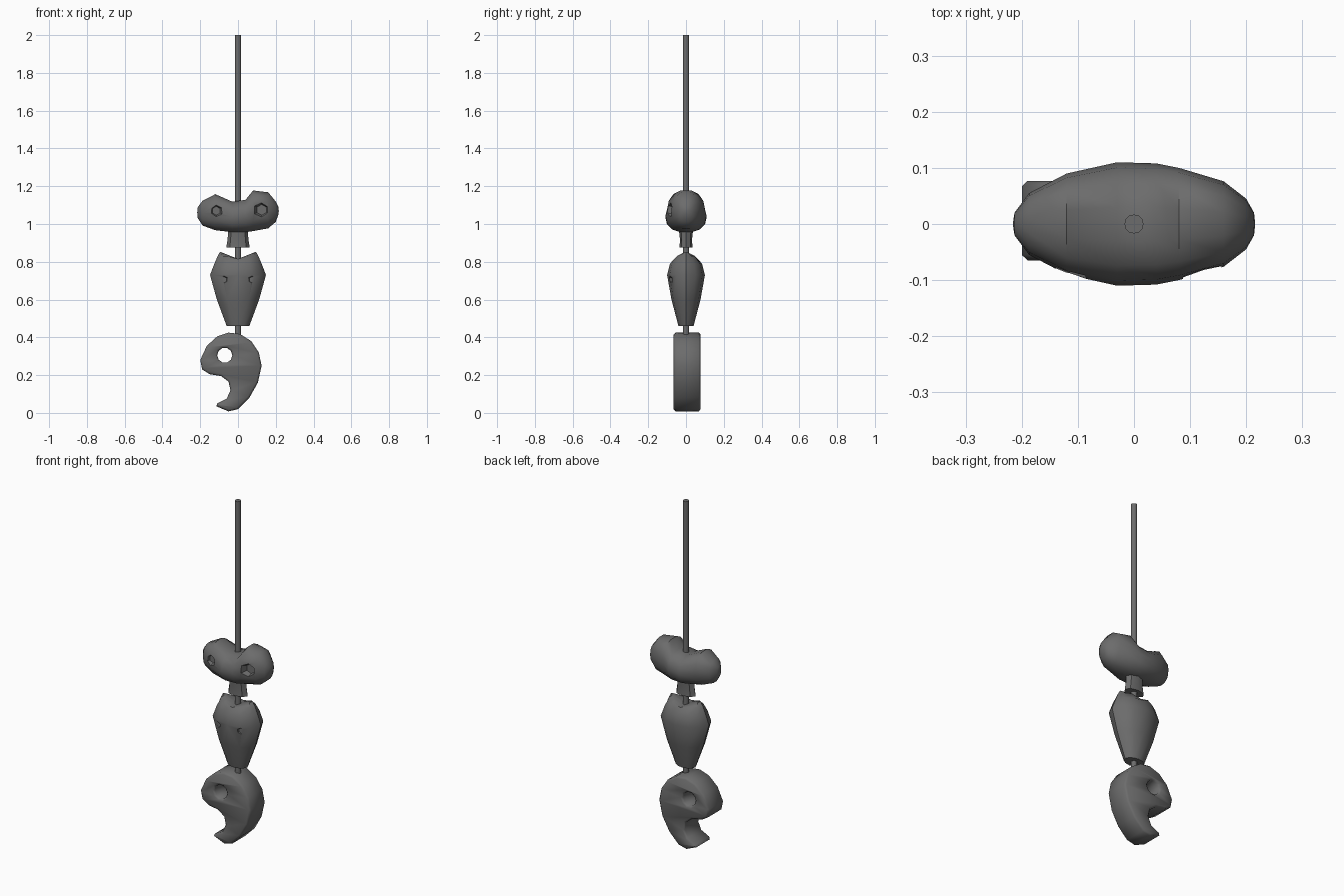
import bpy, bmesh, math
from mathutils import Vector

cube = bpy.data.objects.get("Cube")
if cube:
    bpy.data.objects.remove(cube)

grey = bpy.data.materials.new("dark grey")
grey.use_nodes = True
colour = (0.15, 0.15, 0.15, 1)
grey.diffuse_color = colour
grey.node_tree.nodes["Principled BSDF"].inputs["Base Color"].default_value = colour


def select(ob):
    bpy.ops.object.select_all(action="DESELECT")
    ob.select_set(True)
    bpy.context.view_layer.objects.active = ob


def loft(name, rings, caps):
    """Skin equal-length rings and close each end with a fan."""
    bm = bmesh.new()
    loops = [[bm.verts.new(p) for p in ring] for ring in rings]
    n = len(loops[0])
    for a, b in zip(loops, loops[1:]):
        for i in range(n):
            j = (i + 1) % n
            bm.faces.new((a[i], a[j], b[j], b[i]))
    for loop, centre in zip((loops[0], loops[-1]), caps):
        c = bm.verts.new(centre)
        for i in range(n):
            bm.faces.new((loop[i], loop[(i + 1) % n], c))
    bmesh.ops.recalc_face_normals(bm, faces=bm.faces)
    mesh = bpy.data.meshes.new(name)
    bm.to_mesh(mesh)
    bm.free()
    ob = bpy.data.objects.new(name, mesh)
    bpy.context.collection.objects.link(ob)
    mesh.materials.append(grey)
    return ob


def ring_xy(z, rx, ry, n=12, dip=None):
    pts = []
    for i in range(n):
        a = math.tau * i / n
        x, y = rx * math.cos(a), ry * math.sin(a)
        pts.append(Vector((x, y, z if dip is None else min(z, dip + 0.4 * abs(x)))))
    return pts


def power(v, e):
    return math.copysign(abs(v) ** e, v)


def smooth(ob, degrees):
    select(ob)
    bpy.ops.object.shade_smooth_by_angle(angle=math.radians(degrees))


def carve(ob, location, radius, depth):
    """Cut a shallow six-sided socket into the front."""
    bpy.ops.mesh.primitive_cone_add(vertices=6, radius1=radius * 0.65, radius2=radius * 1.3,
                                    depth=depth, location=location,
                                    rotation=(math.pi / 2, 0, 0))
    cutter = bpy.context.object
    cutter.data.materials.append(grey)
    cutter.hide_render = True
    mod = ob.modifiers.new("socket", "BOOLEAN")
    mod.operation, mod.solver, mod.object = "DIFFERENCE", "EXACT", cutter
    select(ob)
    bpy.ops.object.modifier_apply(modifier=mod.name)
    bpy.data.objects.remove(cutter)


# Rod
rod = loft("rod", [ring_xy(0.40, 0.017, 0.017), ring_xy(2, 0.017, 0.017)],
           [(0, 0, 0.40), (0, 0, 2)])
smooth(rod, 40)

# Skull bead: stations along x of bottom, top and half depth
stations = [(-0.213, 1.03, 1.09, 0.02), (-0.187, 0.99, 1.125, 0.055),
            (-0.12, 0.965, 1.16, 0.09), (-0.03, 0.955, 1.12, 0.11),
            (0.04, 0.955, 1.13, 0.108), (0.08, 0.96, 1.18, 0.1),
            (0.16, 0.975, 1.17, 0.076), (0.2, 1.01, 1.12, 0.045),
            (0.214, 1.05, 1.09, 0.02)]
rings = []
for x, low, high, d in stations:
    ring = []
    for i in range(14):
        a = math.tau * i / 14
        ring.append(Vector((x, d * power(math.cos(a), 0.85),
                            (low + high) / 2 + (high - low) / 2 * power(math.sin(a), 0.9))))
    rings.append(ring)
skull = loft("skull_bead", rings, [(-0.216, 0, 1.06), (0.216, 0, 1.07)])
carve(skull, (-0.115, -0.1, 1.07), 0.036, 0.07)
carve(skull, (0.125, -0.095, 1.075), 0.044, 0.07)
smooth(skull, 45)

# Jaw below the skull bead
jaw = loft("jaw", [ring_xy(0.875, 0.062, 0.034, 8), ring_xy(0.92, 0.055, 0.032, 8),
                   ring_xy(0.99, 0.05, 0.04, 8)], [(0, 0, 0.875), (0, 0, 0.99)])
smooth(jaw, 40)

# Tapered head bead with a notched crown
profile = [(0.46, 0.06, 0.04), (0.6, 0.112, 0.077), (0.73, 0.148, 0.1),
           (0.79, 0.125, 0.085), (0.83, 0.108, 0.055), (0.855, 0.095, 0.025)]
head = loft("tapered_bead", [ring_xy(*p, dip=0.815 if p[0] > 0.8 else None) for p in profile],
            [(0, 0, 0.46), (0, 0, 0.815)])
for side in (-1, 1):
    carve(head, (side * 0.075, -0.1, 0.705), 0.026, 0.05)
smooth(head, 40)

# Comma-shaped pendant with a pierced hole
outline = [(-0.115, 0.035), (-0.05, 0.008), (0, 0.02), (0.06, 0.08), (0.105, 0.16),
           (0.125, 0.25), (0.11, 0.32), (0.07, 0.38), (0.01, 0.418), (-0.05, 0.425),
           (-0.11, 0.405), (-0.165, 0.355), (-0.2, 0.28), (-0.19, 0.23), (-0.15, 0.205),
           (-0.09, 0.195), (-0.05, 0.165), (-0.04, 0.12), (-0.06, 0.075), (-0.11, 0.05)]
hole = [(-0.07 + 0.04 * math.cos(math.tau * i / 10), 0.305 + 0.04 * math.sin(math.tau * i / 10))
        for i in range(10)]
curve = bpy.data.curves.new("pendant", "CURVE")
curve.dimensions, curve.fill_mode = "2D", "BOTH"
for points in (outline, hole[::-1]):
    spline = curve.splines.new("POLY")
    spline.points.add(len(points) - 1)
    for p, (x, z) in zip(spline.points, points):
        p.co = (x, z, 0, 1)
    spline.use_cyclic_u = True
curve.extrude, curve.bevel_depth, curve.bevel_resolution = 0.061, 0.01, 0
curve.offset = -0.01
curve.materials.append(grey)
pendant = bpy.data.objects.new("pendant", curve)
bpy.context.collection.objects.link(pendant)
pendant.rotation_euler.x = math.pi / 2
pendant.location.y = 0.006
select(pendant)
bpy.ops.object.convert(target="MESH")
pendant = bpy.context.object
bm = bmesh.new()
bm.from_mesh(pendant.data)
bmesh.ops.remove_doubles(bm, verts=bm.verts, dist=0.0005)
bmesh.ops.recalc_face_normals(bm, faces=bm.faces)
bm.to_mesh(pendant.data)
bm.free()
smooth(pendant, 50)
